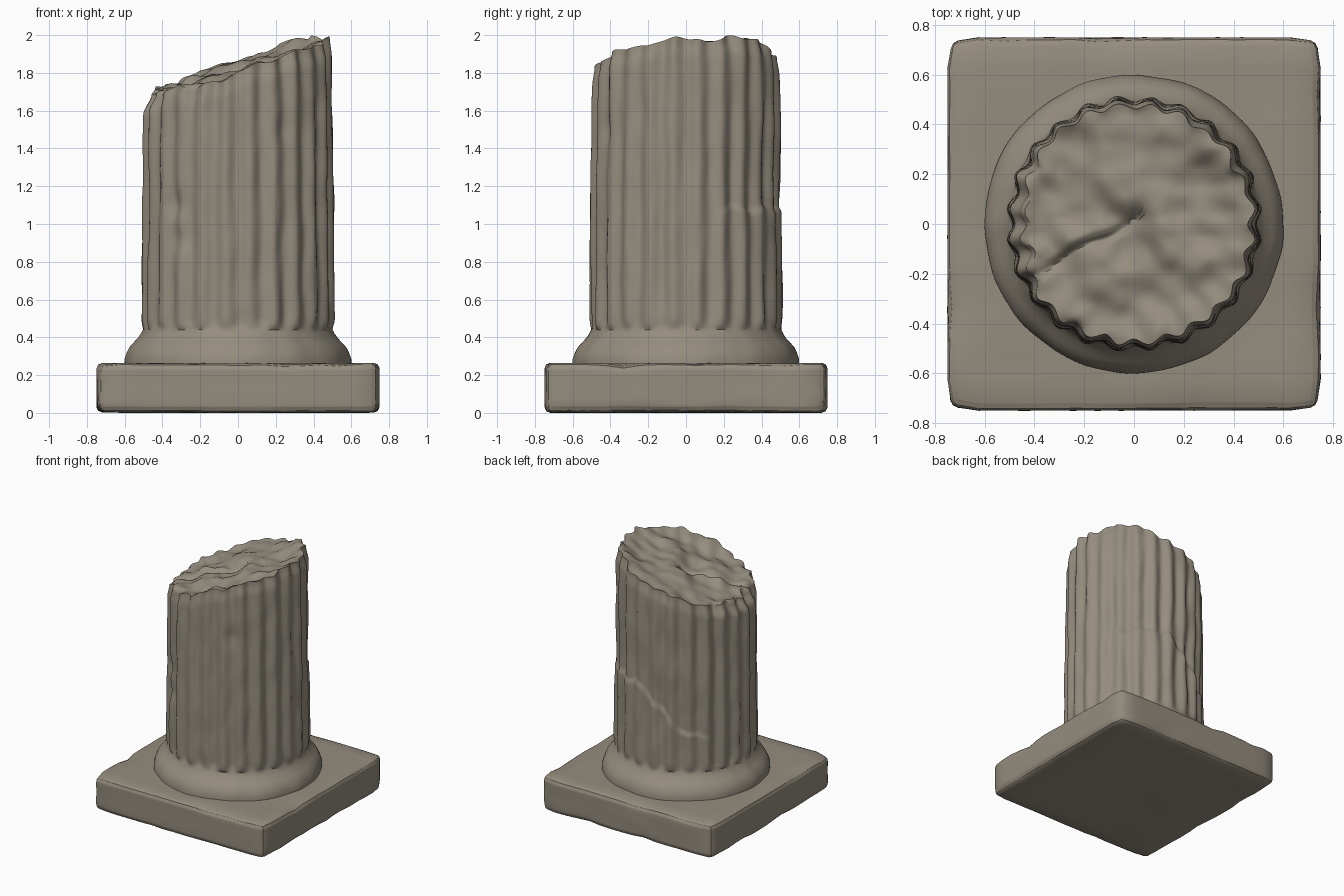
import bpy, bmesh, math
from mathutils import Vector, noise

if "Cube" in bpy.data.objects:
    bpy.data.objects.remove(bpy.data.objects["Cube"])

stone = bpy.data.materials.new("weathered_stone")
stone.diffuse_color = (0.30, 0.265, 0.21, 1)
stone.use_nodes = True
stone.node_tree.nodes["Principled BSDF"].inputs["Base Color"].default_value = stone.diffuse_color


def rough(x, y, z, scale, seed=0.0):
    """Smooth noise, roughly -1..1."""
    return noise.noise(Vector((x * scale + seed, y * scale - seed, z * scale + 2 * seed)))


def ramp(v, a, b):
    t = max(0.0, min(1.0, (v - a) / (b - a)))
    return t * t * (3 - 2 * t)


def finish(bm, name):
    bmesh.ops.recalc_face_normals(bm, faces=bm.faces[:])
    mesh = bpy.data.meshes.new(name)
    bm.to_mesh(mesh)
    bm.free()
    obj = bpy.data.objects.new(name, mesh)
    bpy.context.collection.objects.link(obj)
    mesh.materials.append(stone)
    bpy.ops.object.select_all(action='DESELECT')
    obj.select_set(True)
    bpy.context.view_layer.objects.active = obj
    bpy.ops.object.shade_smooth_by_angle(angle=math.radians(42))
    return obj


# Square plinth: bevelled block with worn faces and chipped edges
W, H = 1.5, 0.265
bm = bmesh.new()
bmesh.ops.create_cube(bm, size=1)
for v in bm.verts:
    v.co = Vector((v.co.x * W, v.co.y * W, (v.co.z + 0.5) * H))
bmesh.ops.bevel(bm, geom=bm.edges[:], offset=0.03, segments=2, profile=0.5, affect='EDGES')
bmesh.ops.subdivide_edges(bm, edges=bm.edges[:], cuts=14, use_grid_fill=True)
for v in bm.verts:
    x, y, z = v.co
    edge = ramp(max(abs(x), abs(y)), 0.60, 0.75)
    corner = ramp(min(abs(x), abs(y)), 0.62, 0.75)
    rim = ramp(abs(z - H / 2), 0.06, H / 2)
    wear = max(0, rough(x, y, z, 4, 3.1)) * 0.035 * edge * rim
    side = 0.006 * abs(rough(x, y, z, 5, 8.3)) + wear * 0.6 + corner * 0.014
    k = 1 - side / 0.75 * edge
    v.co.x, v.co.y = x * k, y * k
    if z > H / 2:
        v.co.z -= rim * (wear + 0.008 * abs(rough(x, y, 0, 4, 5.2)))
    else:
        v.co.z += rim * (wear * 0.5 + 0.006 * abs(rough(x, y, 0, 3, 1.2)))
finish(bm, "plinth")

# Column: moulded foot, fluted shaft and slanted broken top in one skin
FLUTES, STEPS = 24, 10
SEG = FLUTES * STEPS
ROWS = 80
FOOT = [(0.24, 0.602), (0.285, 0.602), (0.315, 0.592), (0.345, 0.578),
        (0.37, 0.556), (0.395, 0.532), (0.42, 0.515), (0.44, 0.505)]


def break_height(x, y):
    z = 1.845 + 0.29 * x + 0.07 * y
    z += 0.045 * rough(x, y, 0, 5, 2.7) + 0.022 * rough(x, y, 0, 11, 6.4)
    # long crack from the left rim to the middle
    t = max(0.0, min(1.0, (x + 0.46) / 0.46))
    off = y - (-0.22 + 0.24 * t + 0.012 * math.sin(22 * x))
    if x < 0.03:
        z += 0.028 * ramp(off, -0.02, 0.01) * (1 - ramp(off, 0.02, 0.16)) * (1 - ramp(t, 0.7, 1.0))
        z -= 0.02 * math.exp(-(off / 0.022) ** 2)
    return min(z, 1.997)


def shaft_radius(a, z, top):
    c, s = math.cos(a), math.sin(a)
    r = 0.518 - 0.012 * (z - 0.44)
    flute = 0.5 + 0.5 * math.cos(FLUTES * a)
    fade = ramp(z, 0.41, 0.50)
    r -= fade * (0.026 + 0.006 * rough(c, s, z, 3, 9.1)) * flute
    # weathering, streaked along the height
    r += fade * (0.008 * rough(c * 5, s * 5, z * 2.6, 1, 4.4)
                 + 0.006 * rough(c * 9, s * 9, z * 5, 1, 7.7))
    # narrow waist where the shaft meets the foot
    r -= 0.018 * math.exp(-((z - 0.445) / 0.03) ** 2) * (0.5 + 0.5 * rough(c, s, 0, 2, 1.5))
    # split across the back: the stone above has slipped inward
    deg = math.degrees(a) % 360
    if 15 < deg < 150:
        crack = 1.08 - 0.36 * ramp(deg, 75, 135) + 0.015 * math.sin(deg * 0.25)
        d = z - crack
        r -= 0.014 * ramp(d, -0.012, 0.012) * (1 - ramp(d, 0.1, 0.5)) \
            * ramp(deg, 15, 35) * (1 - ramp(deg, 130, 150))
    # shallow chips on the front left
    for ca, cz, depth in ((228, 1.10, 0.022), (232, 0.92, 0.018), (300, 1.5, 0.012), (275, 0.48, 0.012)):
        r -= depth * math.exp(-((deg - ca) / 7) ** 2 - ((z - cz) / 0.07) ** 2)
    # crumbled rim, deepest at the low left side
    gap = top - z
    left = ramp(-c, 0.75, 0.98)
    r -= (1 - ramp(gap, 0.0, 0.10)) * (0.012 + 0.028 * left + 0.018 * max(0, rough(c, s, z, 5, 3.3)))
    return r


bm = bmesh.new()
rings = [[] for _ in range(len(FOOT) + ROWS)]
rims = []
for i in range(SEG):
    a = 2 * math.pi * i / SEG
    c, s = math.cos(a), math.sin(a)
    top = break_height(c * 0.49, s * 0.49)
    for j, (z, r) in enumerate(FOOT):
        r += 0.007 * rough(c, s, z, 4, 5.9) - 0.003
        rings[j].append(bm.verts.new((c * r, s * r, z + 0.004 * rough(c, s, 0, 5, 1.9))))
    for j in range(ROWS):
        z = 0.455 + (top - 0.455) * j / (ROWS - 1)
        r = shaft_radius(a, z, top)
        rings[len(FOOT) + j].append(bm.verts.new((c * r, s * r, z)))
    rims.append((c, s, r, top))

# Broken face: rings shrinking to the centre
for k in range(1, 24):
    f = 1 - k / 24
    ring = []
    for c, s, r, top in rims:
        rr = f * (r * ramp(f, 0.5, 1) + 0.485 * (1 - ramp(f, 0.5, 1)))
        x, y = c * rr, s * rr
        dish = 0.02 * ramp(1 - f, 0.02, 0.3)
        ring.append(bm.verts.new((x, y, break_height(x, y) - dish)))
    rings.append(ring)
for lo, hi in zip(rings, rings[1:]):
    for i in range(SEG):
        n = (i + 1) % SEG
        bm.faces.new((lo[i], lo[n], hi[n], hi[i]))
centre = bm.verts.new((0, 0, break_height(0, 0) - 0.02))
for i in range(SEG):
    bm.faces.new((rings[-1][i], rings[-1][(i + 1) % SEG], centre))
finish(bm, "broken_fluted_column")
